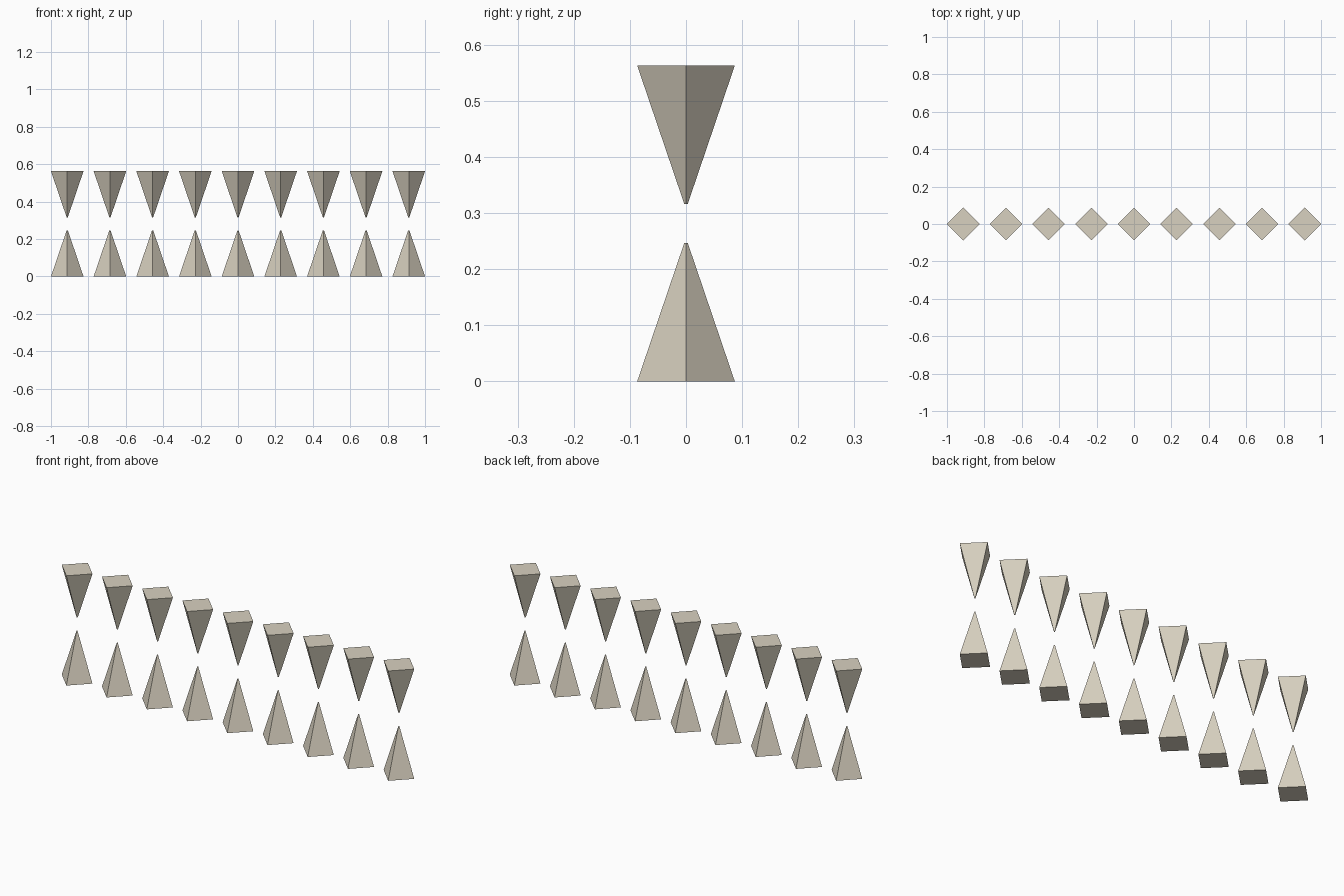
import bpy
import bmesh
from math import cos, sin, pi

cube = bpy.data.objects.get("Cube")
if cube:
    bpy.data.objects.remove(cube, do_unlink=True)

COUNT = 9
RADIUS = 0.087      # corner distance of the diamond base
TIP = 0.003         # tiny blunt tip
HEIGHT = 0.247
TOTAL = 0.563
SPACING = (2 - 2 * RADIUS) / (COUNT - 1)

# One colour for every spike
stone = bpy.data.materials.new("warm_stone")
stone.use_nodes = True
colour = (0.69, 0.64, 0.53, 1)
stone.diffuse_color = colour
stone.node_tree.nodes["Principled BSDF"].inputs["Base Color"].default_value = colour


def spike_mesh(name, base_z, tip_z):
    """Four-sided spike with corners on the x and y axes."""
    bm = bmesh.new()
    rings = []
    for radius, z in ((RADIUS, base_z), (TIP, tip_z)):
        rings.append([bm.verts.new((radius * cos(i * pi / 2), radius * sin(i * pi / 2), z))
                      for i in range(4)])
    base, tip = rings
    bm.faces.new(base)
    bm.faces.new(tip)
    for i in range(4):
        j = (i + 1) % 4
        bm.faces.new((base[i], base[j], tip[j], tip[i]))
    bmesh.ops.recalc_face_normals(bm, faces=bm.faces)
    mesh = bpy.data.meshes.new(name)
    bm.to_mesh(mesh)
    bm.free()
    mesh.materials.append(stone)
    return mesh


# Row of upright spikes below, row of hanging spikes above
rows = {
    "lower_spike": spike_mesh("lower_spike", 0, HEIGHT),
    "upper_spike": spike_mesh("upper_spike", TOTAL, TOTAL - HEIGHT),
}
for name, mesh in rows.items():
    for i in range(COUNT):
        spike = bpy.data.objects.new(f"{name}_{i + 1}", mesh)
        spike.location.x = (i - (COUNT - 1) / 2) * SPACING
        bpy.context.collection.objects.link(spike)
